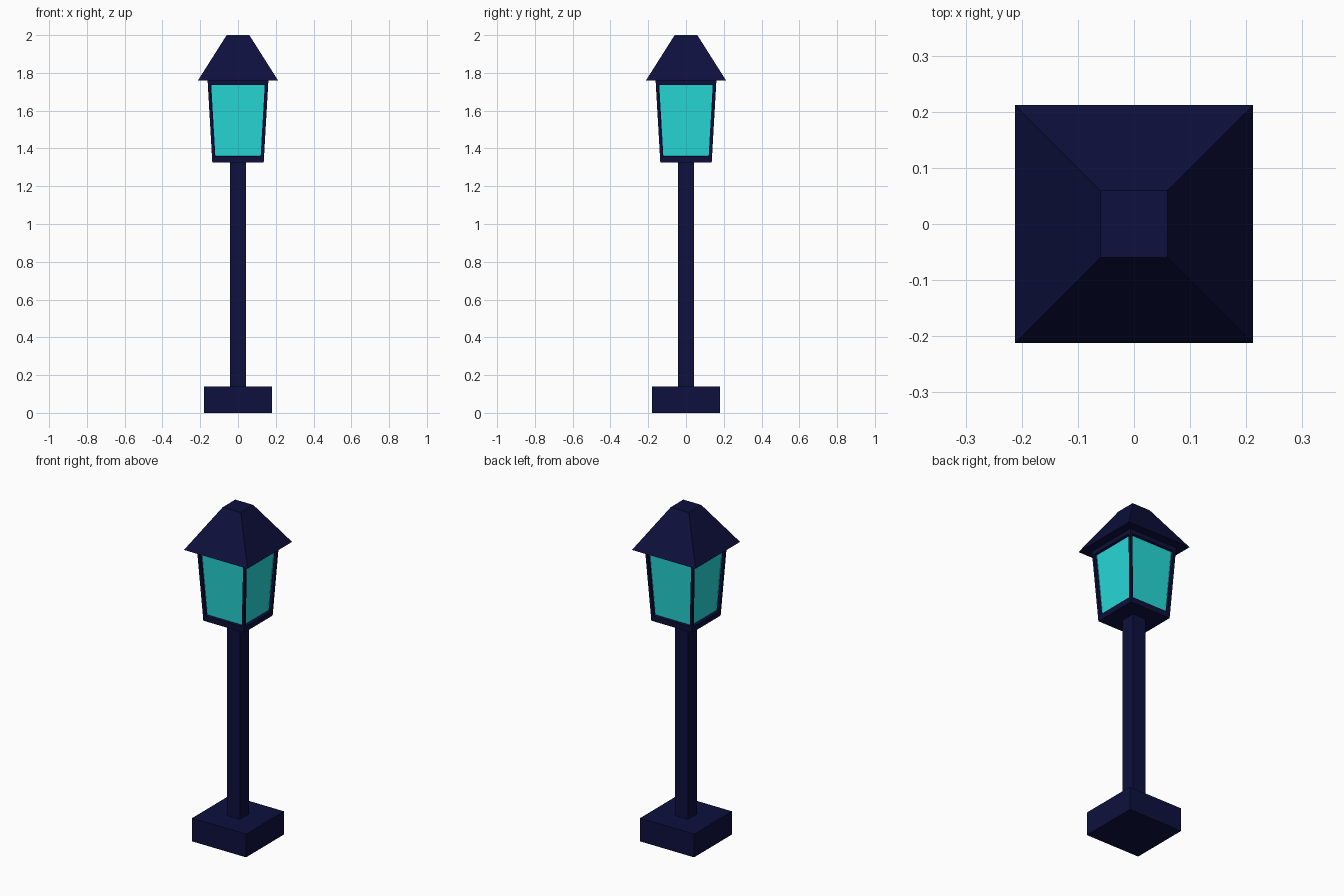
import bpy, bmesh
from mathutils import Vector

if "Cube" in bpy.data.objects:
    bpy.data.objects.remove(bpy.data.objects["Cube"])


def material(name, colour):
    m = bpy.data.materials.new(name)
    m.diffuse_color = (*colour, 1)
    m.use_nodes = True
    m.node_tree.nodes["Principled BSDF"].inputs["Base Color"].default_value = m.diffuse_color
    return m


metal = material("dark_metal", (0.004, 0.005, 0.047))
glow = material("glow_glass", (0.02, 0.7, 0.69))


def frustum(bm, r0, z0, r1, z1):
    """Four-sided tapered block, square in plan."""
    corners = [(-1, -1), (1, -1), (1, 1), (-1, 1)]
    lo = [bm.verts.new((x * r0, y * r0, z0)) for x, y in corners]
    hi = [bm.verts.new((x * r1, y * r1, z1)) for x, y in corners]
    bm.faces.new(lo[::-1])
    bm.faces.new(hi)
    return [bm.faces.new((lo[i], lo[(i + 1) % 4], hi[(i + 1) % 4], hi[i]))
            for i in range(4)]


def finish(name, bm, mats):
    me = bpy.data.meshes.new(name)
    bm.to_mesh(me)
    bm.free()
    for m in mats:
        me.materials.append(m)
    ob = bpy.data.objects.new(name, me)
    bpy.context.collection.objects.link(ob)
    return ob


# Base, post and roof
for name, dims in {
    "base": (0.18, 0.0, 0.18, 0.14),
    "post": (0.043, 0.14, 0.043, 1.325),
    "roof": (0.212, 1.76, 0.06, 2.0),
}.items():
    bm = bmesh.new()
    frustum(bm, *dims)
    finish(name, bm, [metal])

# Lantern: tapered box with a recessed glowing pane on each side
bm = bmesh.new()
sides = frustum(bm, 0.136, 1.325, 0.161, 1.76)
bm.normal_update()
bmesh.ops.inset_individual(bm, faces=sides, thickness=0.021)
for f in sides:
    # Thicker rail at the bottom: slide the lower edge up the slope
    n = f.normal.copy()
    up = (Vector((0, 0, 1)) - n * n.z).normalized()
    for v in f.verts:
        v.co += up * ((1.358 if v.co.z < 1.5 else 1.735) - v.co.z)
panes = bmesh.ops.extrude_discrete_faces(bm, faces=sides)["faces"]
bm.normal_update()
for f in panes:
    f.material_index = 1
    bmesh.ops.translate(bm, verts=f.verts, vec=f.normal * -0.018)
finish("lantern", bm, [metal, glow])
